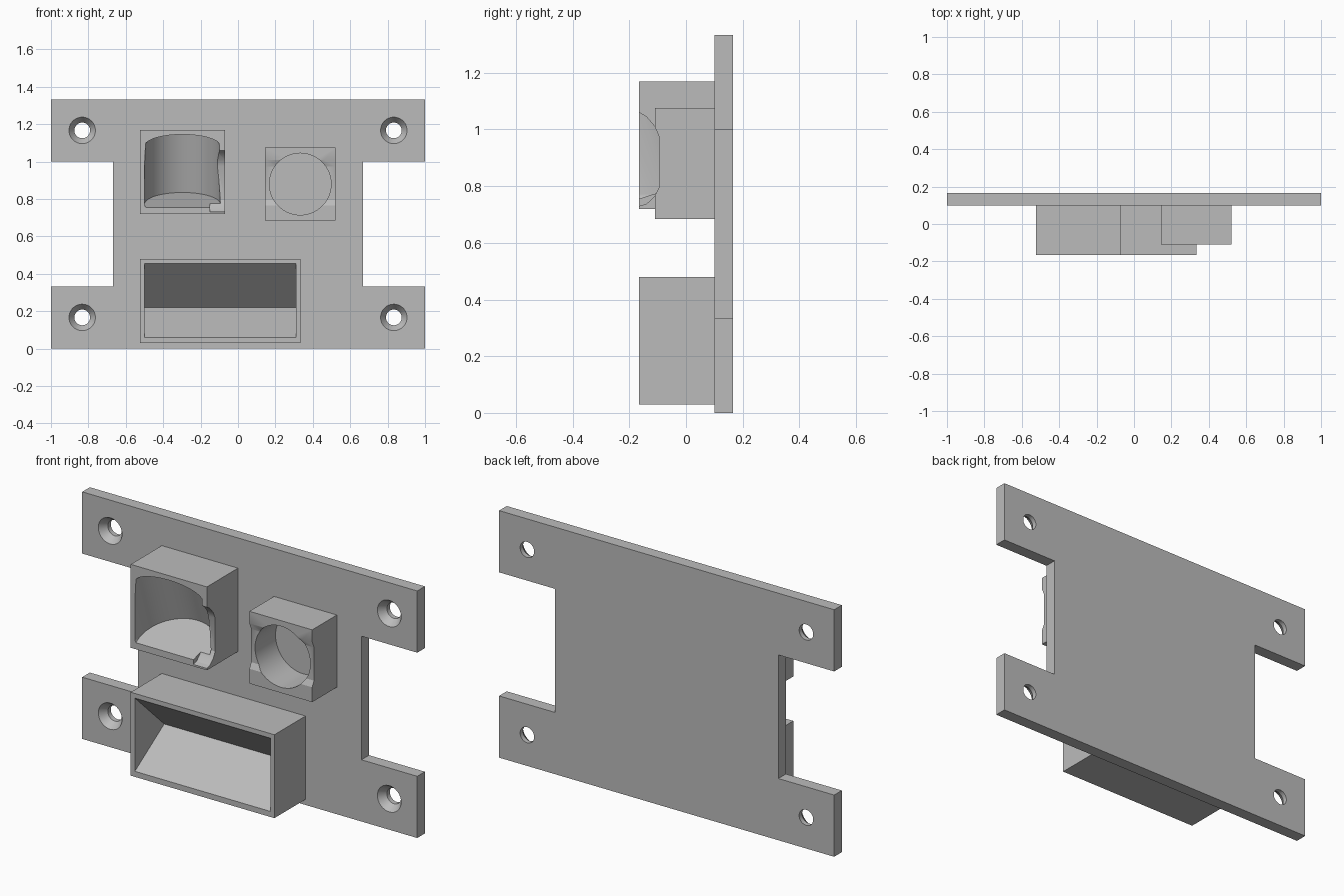
import bpy, bmesh, math
from mathutils import Vector, Matrix

if "Cube" in bpy.data.objects:
    bpy.data.objects.remove(bpy.data.objects["Cube"], do_unlink=True)

grey = bpy.data.materials.new("plain grey")
grey.use_nodes = True
grey.diffuse_color = (0.5, 0.5, 0.5, 1)
grey.node_tree.nodes["Principled BSDF"].inputs["Base Color"].default_value = (0.5, 0.5, 0.5, 1)

FRONT, PLATE_FRONT, PLATE_BACK = -0.165, 0.10, 0.165


def finish(name, bm):
    bmesh.ops.recalc_face_normals(bm, faces=bm.faces[:])
    mesh = bpy.data.meshes.new(name)
    bm.to_mesh(mesh)
    bm.free()
    mesh.materials.append(grey)
    obj = bpy.data.objects.new(name, mesh)
    bpy.context.collection.objects.link(obj)
    return obj


def prism(name, points, sweep):
    """Extrude a closed outline along a vector."""
    bm = bmesh.new()
    face = bm.faces.new([bm.verts.new(p) for p in points])
    new = bmesh.ops.extrude_face_region(bm, geom=[face])["geom"]
    verts = [v for v in new if isinstance(v, bmesh.types.BMVert)]
    bmesh.ops.translate(bm, verts=verts, vec=sweep)
    return finish(name, bm)


def block(name, x0, x1, y0, y1, z0, z1):
    pts = [(x0, y0, z0), (x1, y0, z0), (x1, y0, z1), (x0, y0, z1)]
    return prism(name, pts, (0, y1 - y0, 0))


def round_y(name, x, z, y0, y1, r0, r1, sides=48):
    """Cylinder or cone along y."""
    bm = bmesh.new()
    place = Matrix.Translation((x, (y0 + y1) / 2, z)) @ Matrix.Rotation(-math.pi / 2, 4, "X")
    bmesh.ops.create_cone(bm, cap_ends=True, segments=sides, radius1=r0, radius2=r1,
                          depth=y1 - y0, matrix=place)
    return finish(name, bm)


def cut(obj, cutters):
    for c in cutters:
        c.hide_render = True
        mod = obj.modifiers.new("cut", "BOOLEAN")
        mod.operation, mod.solver, mod.object = "DIFFERENCE", "EXACT", c
        bpy.context.view_layer.update()
        result = bpy.data.meshes.new_from_object(
            obj.evaluated_get(bpy.context.evaluated_depsgraph_get()))
        obj.modifiers.clear()
        obj.data = result
    for c in set(cutters):
        bpy.data.objects.remove(c, do_unlink=True)


# Mounting plate: H-shaped outline, mirrored left to right
right_side = [(1, 0), (1, 0.333), (0.667, 0.333), (0.667, 1), (1, 1), (1, 1.333)]
outline = right_side + [(-x, z) for x, z in reversed(right_side)]
plate = prism("mounting_plate", [(x, PLATE_FRONT, z) for x, z in outline],
              (0, PLATE_BACK - PLATE_FRONT, 0))

# Countersunk screw holes
holes = []
for x in (-0.833, 0.833):
    for z in (0.167, 1.167):
        holes.append(round_y("sink", x, z, 0.09, 0.14, 0.078, 0.042))
        holes.append(round_y("bore", x, z, 0.05, 0.2, 0.042, 0.042))
cut(plate, holes)


# Horizontal channel shared by the two upper holders
def channel():
    side = [(-0.3, 1.06), (FRONT, 1.06), (-0.14, 1.045), (-0.11, 1.01), (-0.095, 0.975),
            (-0.095, 0.795), (-0.11, 0.765), (-0.14, 0.737), (FRONT, 0.73), (-0.3, 0.73)]
    return prism("channel", [(-0.15, y, z) for y, z in side], (0.8, 0, 0))


# Tilted round pocket, carried forward through the front
def tilted_pocket():
    tilt, radius, height = math.radians(18), 0.203, 0.326
    axis = Vector((0, -math.sin(tilt), math.cos(tilt)))
    slope = Vector((0, math.cos(tilt), math.sin(tilt)))
    back = Vector((-0.297, 0.08, 0.835))
    bm = bmesh.new()
    for push in (0, -0.4):
        for lift in (0, height):
            for i in range(64):
                a = math.tau * i / 64
                p = back + slope * radius * (math.cos(a) - 1) + axis * lift
                p += Vector((radius * math.sin(a), push, 0))
                bm.verts.new(p)
    out = bmesh.ops.convex_hull(bm, input=bm.verts[:])
    loose = [v for v in out["geom_interior"] if isinstance(v, bmesh.types.BMVert)]
    bmesh.ops.delete(bm, geom=loose, context="VERTS")
    bmesh.ops.dissolve_limit(bm, angle_limit=0.002, verts=bm.verts[:], edges=bm.edges[:])
    return finish("pocket", bm)


cup = block("tilted_cup_holder", -0.525, -0.07, FRONT, PLATE_FRONT, 0.72, 1.17)
cut(cup, [tilted_pocket(), channel()])

# Round holder with a straight bore
ring = block("round_holder", 0.145, 0.52, -0.11, PLATE_FRONT, 0.685, 1.075)
cut(ring, [round_y("bore", 0.333, 0.88, -0.3, 0.08, 0.165, 0.165, 64), channel()])

# Wide tray with a wedge-shaped pocket
tray = block("wedge_tray", -0.525, 0.333, FRONT, PLATE_FRONT, 0.03, 0.48)
wedge = [(-0.3, 0.06), (FRONT, 0.06), (0.085, 0.22), (FRONT, 0.455), (-0.3, 0.455)]
cut(tray, [prism("wedge", [(-0.5, y, z) for y, z in wedge], (0.81, 0, 0))])

# Smooth the round walls, keep edges sharp
bpy.ops.object.select_all(action="DESELECT")
for obj in (plate, cup, ring, tray):
    obj.select_set(True)
bpy.context.view_layer.objects.active = plate
bpy.ops.object.shade_smooth_by_angle(angle=math.radians(25))
